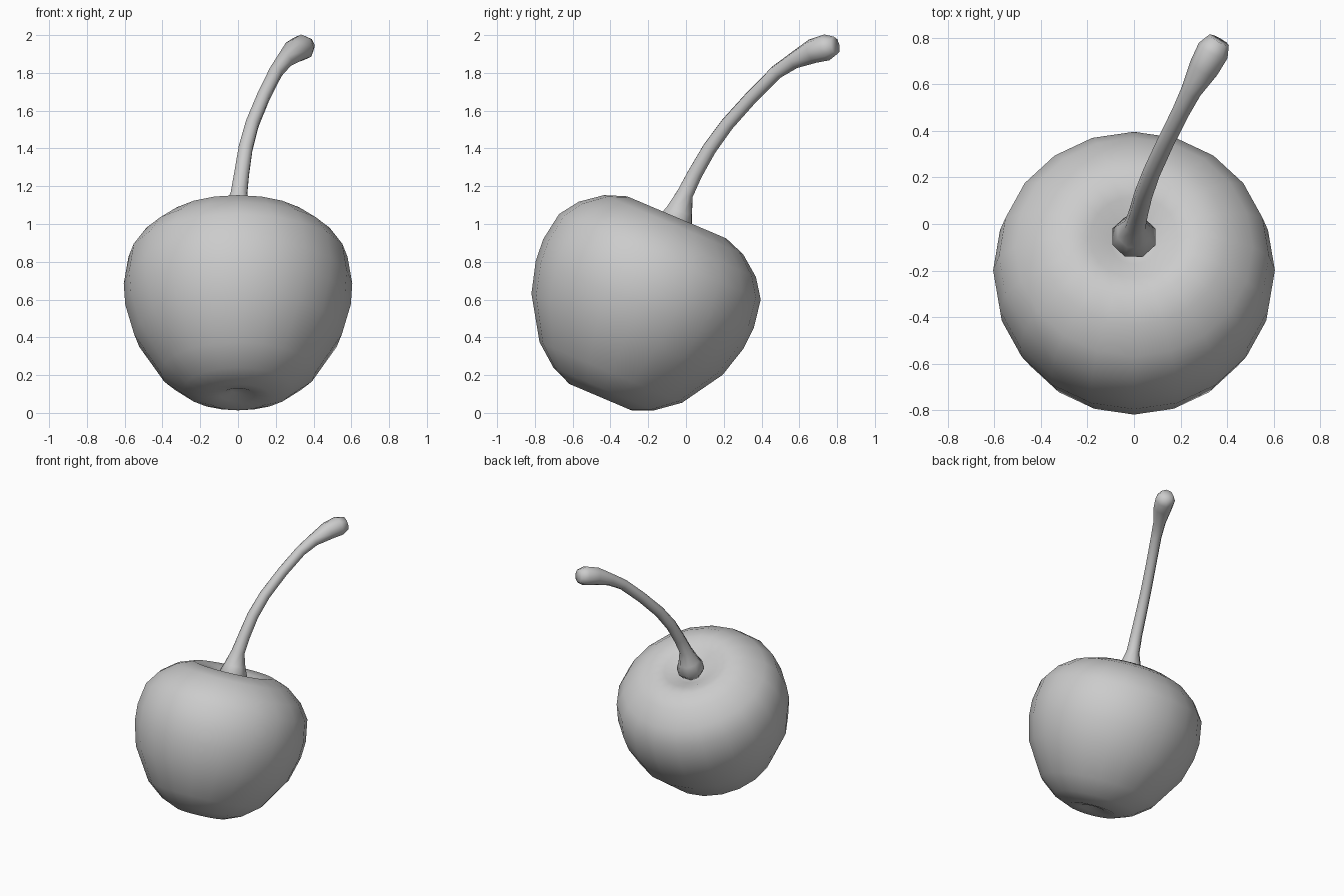
import bpy, bmesh, math
from mathutils import Vector, Matrix

if "Cube" in bpy.data.objects:
    bpy.data.objects.remove(bpy.data.objects["Cube"])


def smooth_object(name, bm):
    bmesh.ops.recalc_face_normals(bm, faces=bm.faces)
    for f in bm.faces:
        f.smooth = True
    me = bpy.data.meshes.new(name)
    bm.to_mesh(me)
    bm.free()
    ob = bpy.data.objects.new(name, me)
    bpy.context.collection.objects.link(ob)
    return ob


def loft(name, rings):
    """Skin a list of equal-length point rings and close both ends."""
    bm = bmesh.new()
    loops = [[bm.verts.new(p) for p in ring] for ring in rings]
    n = len(loops[0])
    for a, b in zip(loops, loops[1:]):
        for i in range(n):
            j = (i + 1) % n
            bm.faces.new((a[i], a[j], b[j], b[i]))
    for loop in (loops[0], loops[-1]):
        c = bm.verts.new(sum((v.co for v in loop), Vector()) / n)
        for i in range(n):
            bm.faces.new((loop[i], loop[(i + 1) % n], c))
    return smooth_object(name, bm)


def circle(matrix, r, n, h=0):
    return [matrix @ Vector((r * math.cos(math.tau * i / n),
                             r * math.sin(math.tau * i / n), h)) for i in range(n)]


# Fruit: revolved profile (radius, height) with dimples at both ends, tilted back
profile = [(0.03, 0.36), (0.10, 0.385), (0.19, 0.44), (0.285, 0.462), (0.40, 0.42),
           (0.51, 0.335), (0.58, 0.235), (0.605, 0.08), (0.597, -0.04),
           (0.55, -0.21), (0.41, -0.43), (0.29, -0.525), (0.178, -0.572),
           (0.09, -0.56), (0.03, -0.535)]
tilt = Matrix.Translation((0, -0.23, 0.61)) @ Matrix.Rotation(math.radians(-23), 4, 'X')
loft("cherry_fruit", [circle(tilt, r, 20, h) for r, h in profile])

# Stem: tapered tube along a bent path (x, y, z, radius), flared base, knobbed tip
path = [(0, -0.08, 0.96, 0.07), (0, -0.055, 1.01, 0.10), (0, -0.035, 1.07, 0.075),
        (0.005, -0.005, 1.16, 0.047), (0.02, 0.05, 1.27, 0.042),
        (0.04, 0.125, 1.40, 0.04), (0.075, 0.22, 1.53, 0.038),
        (0.135, 0.35, 1.675, 0.037), (0.20, 0.48, 1.805, 0.038),
        (0.245, 0.57, 1.865, 0.044), (0.30, 0.67, 1.915, 0.065),
        (0.34, 0.745, 1.935, 0.070), (0.365, 0.79, 1.945, 0.048)]
points = [Vector(p[:3]) for p in path]
rings = []
for i, p in enumerate(points):
    d = (points[min(i + 1, len(points) - 1)] - points[max(i - 1, 0)]).normalized()
    side = Vector((0.91, -0.42, 0))
    side = (side - d * side.dot(d)).normalized()
    frame = Matrix((side, d.cross(side), d)).transposed().to_4x4()
    rings.append(circle(Matrix.Translation(p) @ frame, path[i][3], 8))
loft("cherry_stem", rings)
